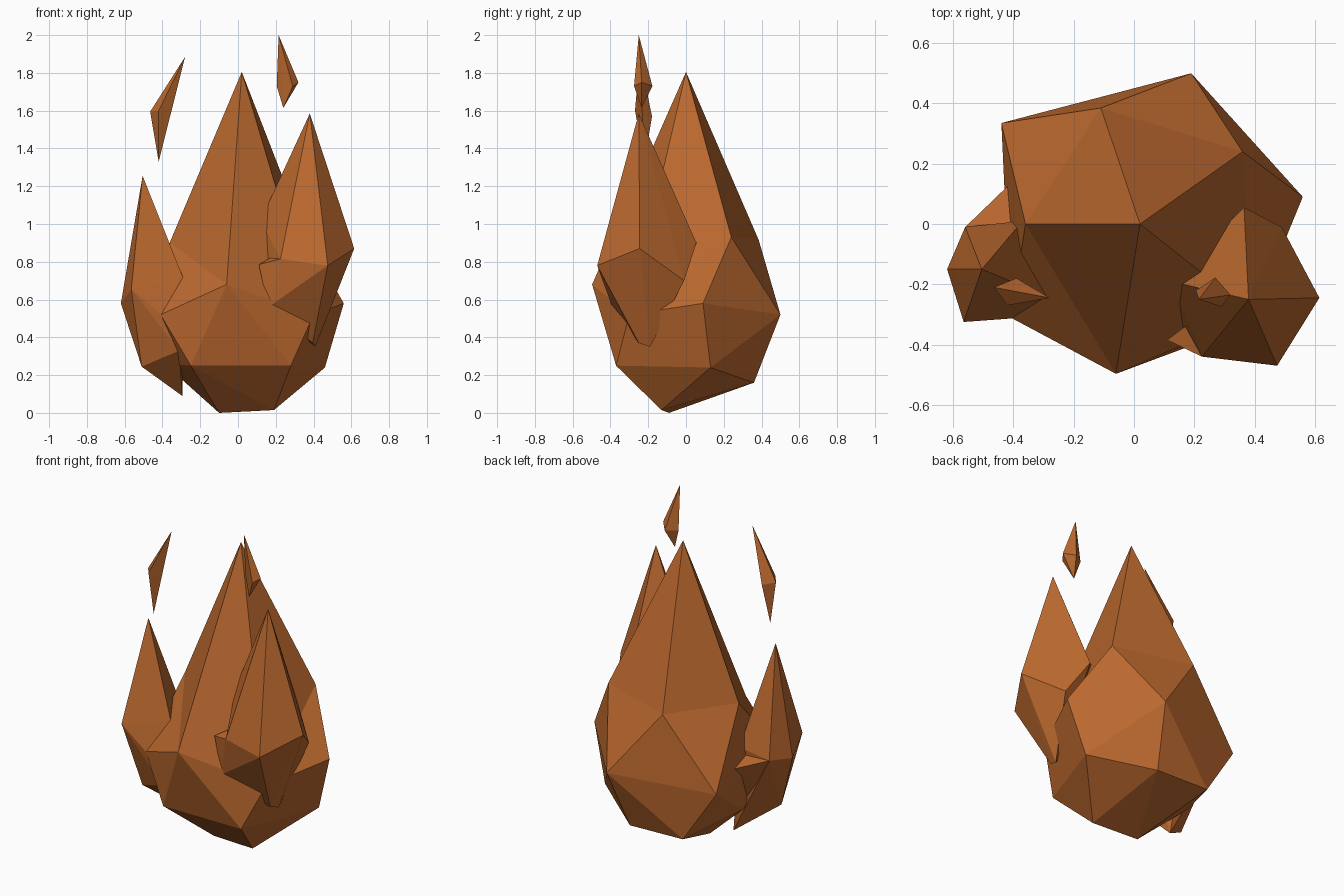
import bpy, bmesh

flame_mat = bpy.data.materials.new("flame_orange")
flame_mat.diffuse_color = (0.5, 0.14, 0.028, 1)


def faceted(name, *rings, creased=False):
    """Flat-faced tongue: convex skin over a tip and a few rings of corners.
    creased: the tip only joins the first ring below it."""
    bm = bmesh.new()
    for ring in rings:
        for p in ring:
            bm.verts.new(p)
    bm.verts.ensure_lookup_table()
    tip, shoulder = bm.verts[0], bm.verts[1:1 + len(rings[1])]
    bmesh.ops.convex_hull(bm, input=bm.verts[:])
    if creased:
        flips = [e for e in tip.link_edges if e.other_vert(tip) not in shoulder]
        for e in flips:
            bmesh.ops.rotate_edges(bm, edges=[e])
    loose = [v for v in bm.verts if not v.link_faces]
    bmesh.ops.delete(bm, geom=loose, context='VERTS')
    bmesh.ops.recalc_face_normals(bm, faces=bm.faces[:])
    me = bpy.data.meshes.new(name)
    bm.to_mesh(me)
    bm.free()
    me.materials.append(flame_mat)
    ob = bpy.data.objects.new(name, me)
    bpy.context.collection.objects.link(ob)
    return ob


# Central flame: tip, shoulder, belly, low ring, base edge
faceted("main_flame",
        [(0.02, 0, 1.805)],
        [(-0.06, -0.497, 0.68), (0.40, -0.30, 0.52), (0.36, 0.24, 0.93),
         (-0.11, 0.385, 0.915), (-0.36, 0, 0.905)],
        [(0.56, 0.09, 0.58), (0.19, 0.50, 0.52),
         (-0.44, 0.335, 0.49), (-0.41, -0.31, 0.52)],
        [(-0.25, -0.37, 0.25), (0.28, -0.37, 0.25), (0.46, 0.13, 0.24),
         (0.13, 0.36, 0.16), (-0.23, 0.36, 0.17), (-0.39, 0, 0.26)],
        [(-0.10, -0.09, 0), (0.19, -0.13, 0.015)], creased=True)

# Small tongue on the left, with a ledge running into the body
faceted("left_flame",
        [(-0.505, -0.15, 1.255)],
        [(-0.62, -0.15, 0.58), (-0.565, -0.325, 0.655), (-0.29, -0.24, 0.715),
         (-0.37, 0.01, 0.64), (-0.56, -0.01, 0.60)],
        [(-0.36, -0.31, 0.48), (-0.51, -0.20, 0.245), (-0.31, -0.29, 0.33)],
        [(-0.295, -0.04, 0.09)])
faceted("left_flame_ledge",
        [(-0.56, -0.01, 0.60), (-0.40, 0, 0.60), (-0.42, 0.125, 0.565)],
        [(-0.51, -0.20, 0.245), (-0.35, 0, 0.30)])

# Taller tongue on the right, with a small lip beside the body
faceted("right_flame",
        [(0.38, -0.25, 1.585)],
        [(0.615, -0.245, 0.87), (0.475, -0.47, 0.78), (0.225, -0.44, 0.815),
         (0.12, -0.19, 1.02), (0.365, 0.055, 0.90)],
        [(0.16, -0.39, 0.56), (0.49, -0.01, 0.70)],
        [(0.395, -0.25, 0.37), (0.41, -0.19, 0.35)])
faceted("right_flame_lip",
        [(0.225, -0.44, 0.815), (0.17, -0.34, 0.82), (0.11, -0.385, 0.785)],
        [(0.16, -0.39, 0.56), (0.22, -0.30, 0.70)])

# Loose sparks above
faceted("left_spark",
        [(-0.28, -0.245, 1.885)],
        [(-0.465, -0.21, 1.595), (-0.42, -0.27, 1.60), (-0.37, -0.24, 1.61), (-0.39, -0.18, 1.57)],
        [(-0.42, -0.22, 1.33)])
faceted("right_spark",
        [(0.215, -0.25, 2.0)],
        [(0.32, -0.235, 1.75), (0.29, -0.275, 1.73), (0.205, -0.22, 1.73), (0.27, -0.178, 1.73)],
        [(0.24, -0.235, 1.615)])
